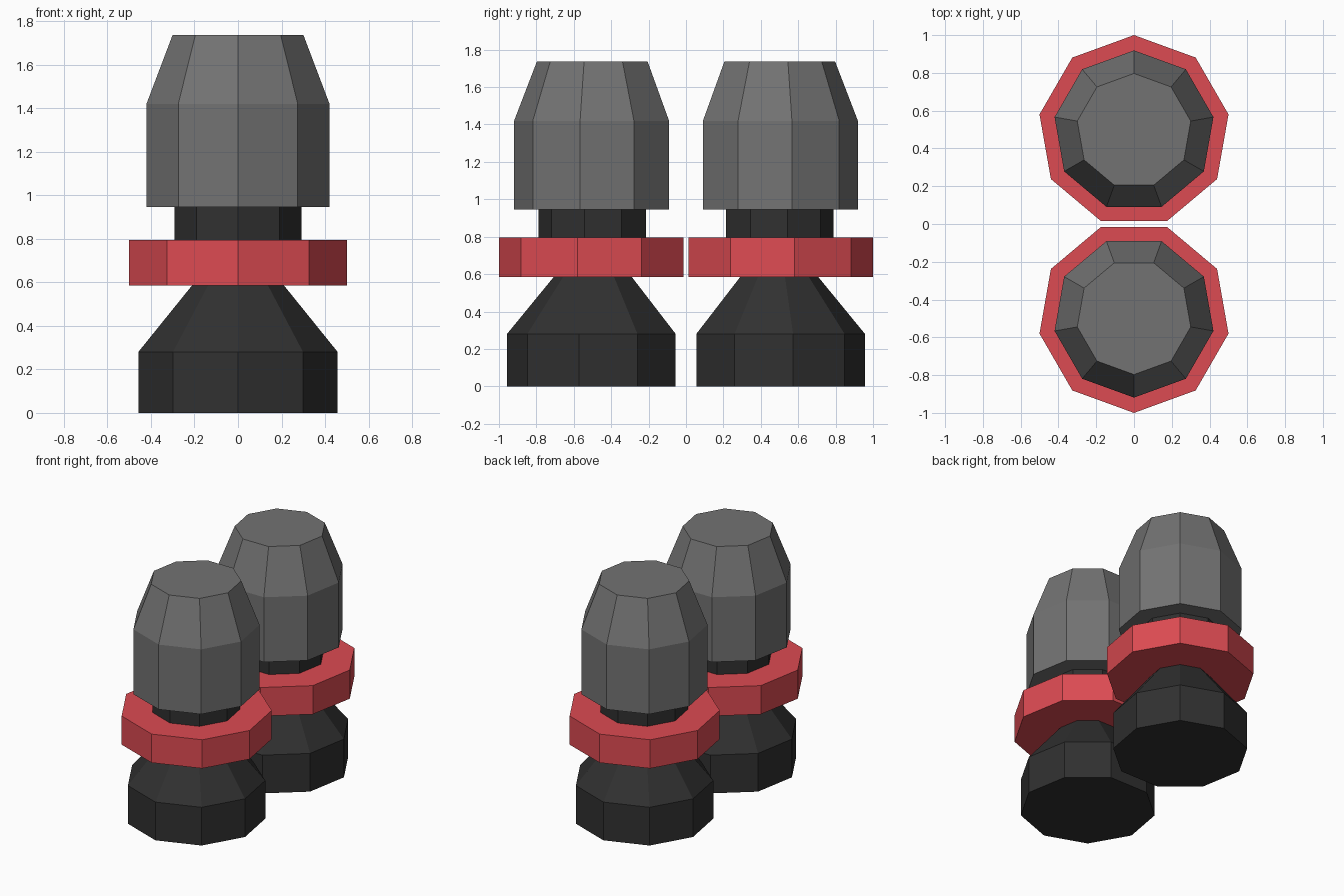
import bpy, bmesh, math

if "Cube" in bpy.data.objects:
    bpy.data.objects.remove(bpy.data.objects["Cube"])

SIDES = 9
CENTRE_Y = 0.492


def material(name, rgb):
    m = bpy.data.materials.new(name)
    m.diffuse_color = (*rgb, 1)
    m.use_nodes = True
    m.node_tree.nodes["Principled BSDF"].inputs["Base Color"].default_value = m.diffuse_color
    return m


def turned_part(name, profile, mat):
    """Nine-sided solid from (radius, z) pairs, mirrored across y = 0."""
    bm = bmesh.new()
    rings = []
    for r, z in profile:
        ring = []
        for i in range(SIDES):
            a = math.pi / 2 + math.tau * i / SIDES
            ring.append(bm.verts.new((r * math.cos(a), CENTRE_Y + r * math.sin(a), z)))
        rings.append(ring)
    for low, high in zip(rings, rings[1:]):
        for i in range(SIDES):
            j = (i + 1) % SIDES
            bm.faces.new((low[i], low[j], high[j], high[i]))
    bm.faces.new(rings[0][::-1])
    bm.faces.new(rings[-1])
    mesh = bpy.data.meshes.new(name)
    bm.to_mesh(mesh)
    bm.free()
    mesh.materials.append(mat)
    obj = bpy.data.objects.new(name, mesh)
    bpy.context.collection.objects.link(obj)
    mirror = obj.modifiers.new("pair", 'MIRROR')
    mirror.use_axis = (False, True, False)
    mirror.use_mirror_merge = False


black = material("black", (0.03, 0.03, 0.03))
red = material("red", (0.72, 0.07, 0.085))
grey = material("dark_grey", (0.17, 0.17, 0.17))

# Foot tapering up to the collar
turned_part("base", [(0.465, 0), (0.465, 0.28), (0.215, 0.585)], black)
# Wide coloured band
turned_part("collar", [(0.508, 0.585), (0.508, 0.795)], red)
# Short recessed neck
turned_part("neck", [(0.296, 0.795), (0.296, 0.945)], black)
# Tall chamfered top
turned_part("cap", [(0.427, 0.945), (0.427, 1.42), (0.305, 1.737)], grey)
